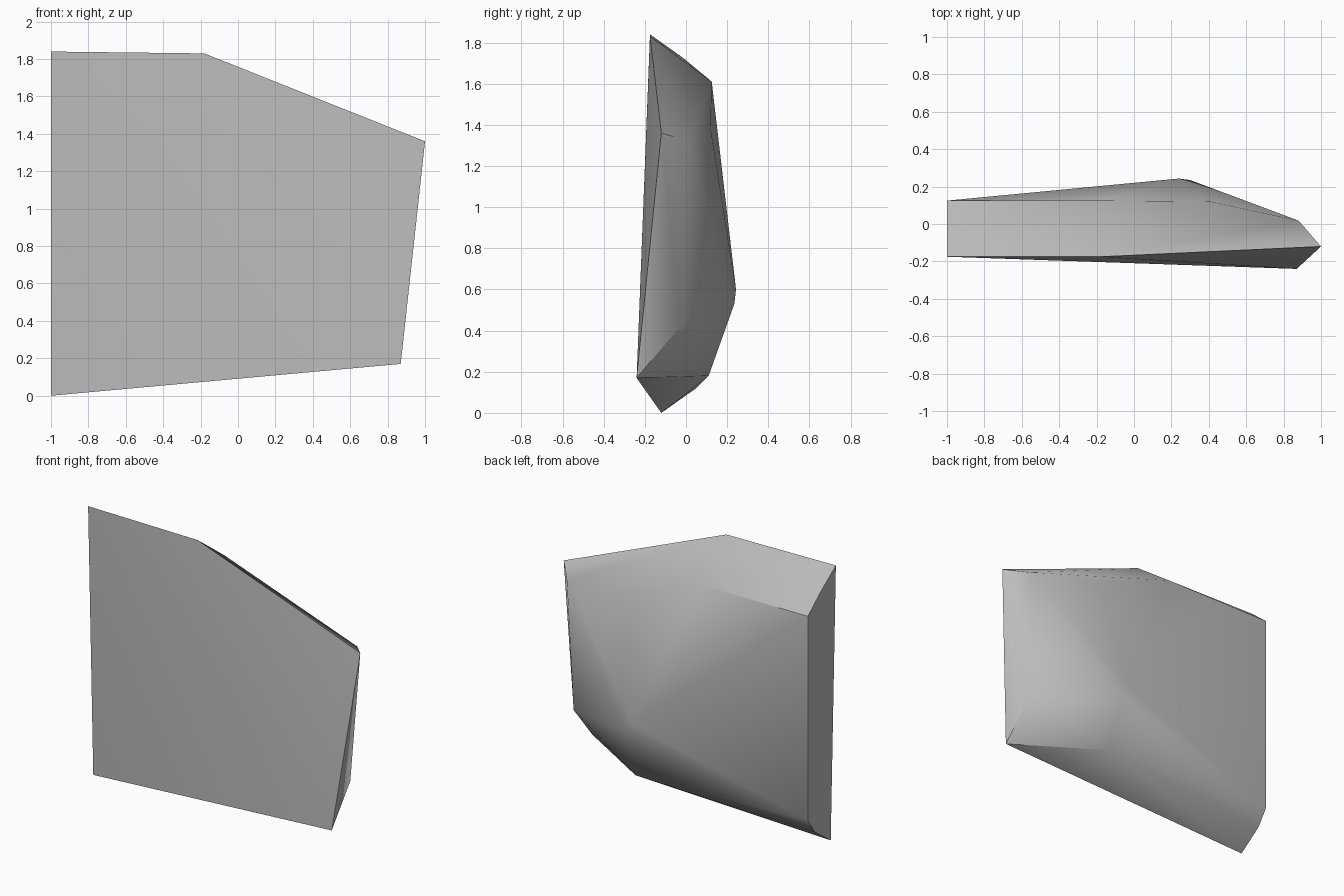
import bpy, bmesh, math

cube = bpy.data.objects.get("Cube")
if cube:
    bpy.data.objects.remove(cube, do_unlink=True)

# Stone colour
stone = bpy.data.materials.new("stone grey")
stone.use_nodes = True
grey = (0.5, 0.5, 0.5, 1)
stone.diffuse_color = grey
stone.node_tree.nodes["Principled BSDF"].inputs["Base Color"].default_value = grey

# Corners of the broken slab
front_outline = [(-1, -.175, 1.84), (-.18, -.175, 1.83), (1, -.12, 1.36),
                 (.87, -.24, .17), (-1, -.12, 0)]
back_outline = [(-1, .125, 1.61), (-.19, .125, 1.61), (.41, .12, 1.38),
                (.88, .018, 1.32), (.86, -.027, .42), (.3, .11, .18),
                (-1, .125, .23)]
back_bulge = [(.24, .243, .6), (.3, .235, .53)]
worn_edges = [(-1, -.01, 1.722), (-1, .05, .12)]

# Slab body wrapped around the corners
bm = bmesh.new()
for corner in front_outline + back_outline + back_bulge + worn_edges:
    bm.verts.new(corner)
bmesh.ops.convex_hull(bm, input=bm.verts)
loose = [v for v in bm.verts if not v.link_faces]
bmesh.ops.delete(bm, geom=loose, context='VERTS')
bmesh.ops.recalc_face_normals(bm, faces=bm.faces)
mesh = bpy.data.meshes.new("stone_slab")
bm.to_mesh(mesh)
bm.free()
mesh.materials.append(stone)
slab = bpy.data.objects.new("stone_slab", mesh)
bpy.context.collection.objects.link(slab)

# Soft shading with crisp rims
bpy.ops.object.select_all(action='DESELECT')
slab.select_set(True)
bpy.context.view_layer.objects.active = slab
bpy.ops.object.shade_smooth_by_angle(angle=math.radians(35))
